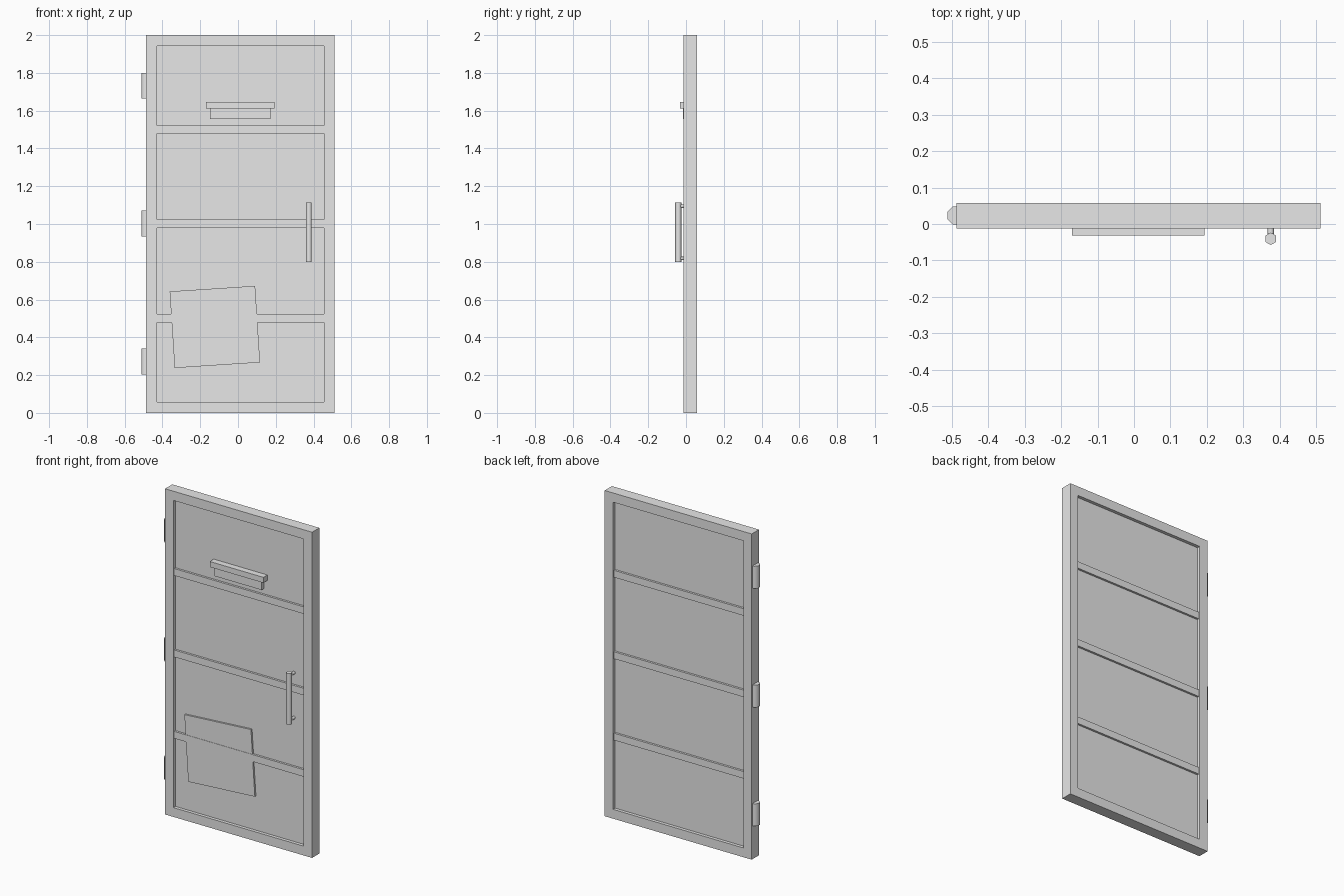
import bpy, bmesh, math
from mathutils import Matrix

if "Cube" in bpy.data.objects:
    bpy.data.objects.remove(bpy.data.objects["Cube"])

grey = bpy.data.materials.new("plain grey")
grey.diffuse_color = (0.8, 0.8, 0.8, 1)
grey.use_nodes = True
grey.node_tree.nodes["Principled BSDF"].inputs["Base Color"].default_value = grey.diffuse_color

X0, X1 = -0.487, 0.512            # door edges
YF, YB = -0.0125, 0.058           # front and back of the frame
FRAME, RECESS = 0.057, 0.02       # frame width, panel depth
RAIL = 0.007                      # rail set-back from the frame face


def finish(name, bm):
    bmesh.ops.recalc_face_normals(bm, faces=bm.faces)
    me = bpy.data.meshes.new(name)
    bm.to_mesh(me)
    bm.free()
    me.materials.append(grey)
    ob = bpy.data.objects.new(name, me)
    bpy.context.collection.objects.link(ob)
    return ob


def box_mesh(x, y, z, spin=0):
    bm = bmesh.new()
    size = [b - a for a, b in (x, y, z)]
    mid = [(a + b) / 2 for a, b in (x, y, z)]
    m = Matrix.Translation(mid) @ Matrix.Rotation(spin, 4, 'Y') @ Matrix.Diagonal((*size, 1))
    bmesh.ops.create_cube(bm, size=1, matrix=m)
    return bm


def box(name, x, y, z, spin=0):
    return finish(name, box_mesh(x, y, z, spin))


def prism(name, sides, radius, length, loc, rot):
    # low-sided cylinder, smooth around the barrel with sharp caps
    bm = bmesh.new()
    bmesh.ops.create_cone(bm, cap_ends=True, segments=sides, radius1=radius, radius2=radius,
                          depth=length, matrix=Matrix.Translation(loc) @ rot)
    ob = finish(name, bm)
    bpy.ops.object.select_all(action='DESELECT')
    ob.select_set(True)
    bpy.context.view_layer.objects.active = ob
    bpy.ops.object.shade_smooth_by_angle(angle=math.radians(65))
    return ob


# door leaf: slab with a recessed panel on both faces
bm = box_mesh((X0, X1), (YF, YB), (0, 2))
bm.normal_update()
for f in [f for f in bm.faces if abs(f.normal.y) > 0.9]:
    n = f.normal.copy()
    bmesh.ops.inset_individual(bm, faces=[f], thickness=FRAME, use_even_offset=True)
    # duplicate the panel so the recess has straight walls
    new = bmesh.ops.extrude_discrete_faces(bm, faces=[f])["faces"][0]
    bmesh.ops.translate(bm, verts=new.verts[:], vec=-n * RECESS)
finish("door_leaf", bm)

# cross rails, seen on both faces
for i, z in enumerate((0.501, 1.001, 1.501)):
    box(f"cross_rail_{i + 1}", (X0 + FRAME, X1 - FRAME), (YF + RAIL, YB - RAIL),
        (z - 0.0215, z + 0.0215))

# hinges: round barrels on the left edge
for i, z in enumerate((0.273, 1.002, 1.732)):
    prism(f"hinge_{i + 1}", 8, 0.027, 0.137, (X0, 0.0235, z),
          Matrix.Rotation(math.radians(22.5), 4, 'Z'))

# pull handle with two standoffs
HX = 0.3755
prism("handle_bar", 6, 0.0172, 0.316, (HX, -0.0405, 0.956), Matrix.Identity(4))
for i, z in enumerate((0.818, 1.094)):
    prism(f"handle_standoff_{i + 1}", 8, 0.009, 0.05, (HX, -0.016, z),
          Matrix.Rotation(math.radians(90), 4, 'X'))

# letter slot: hood and flap
PANEL = YF + RECESS
box("letter_slot_hood", (-0.17, 0.194), (-0.031, PANEL + 0.005), (1.611, 1.645))
box("letter_slot_flap", (-0.148, 0.172), (-0.017, PANEL + 0.005), (1.556, 1.611))

# crooked patch plate, just behind the rail faces
box("patch_plate", (-0.349, 0.104), (YF + RAIL + 0.002, PANEL + 0.005), (0.252, 0.658),
    -math.radians(3.7))
